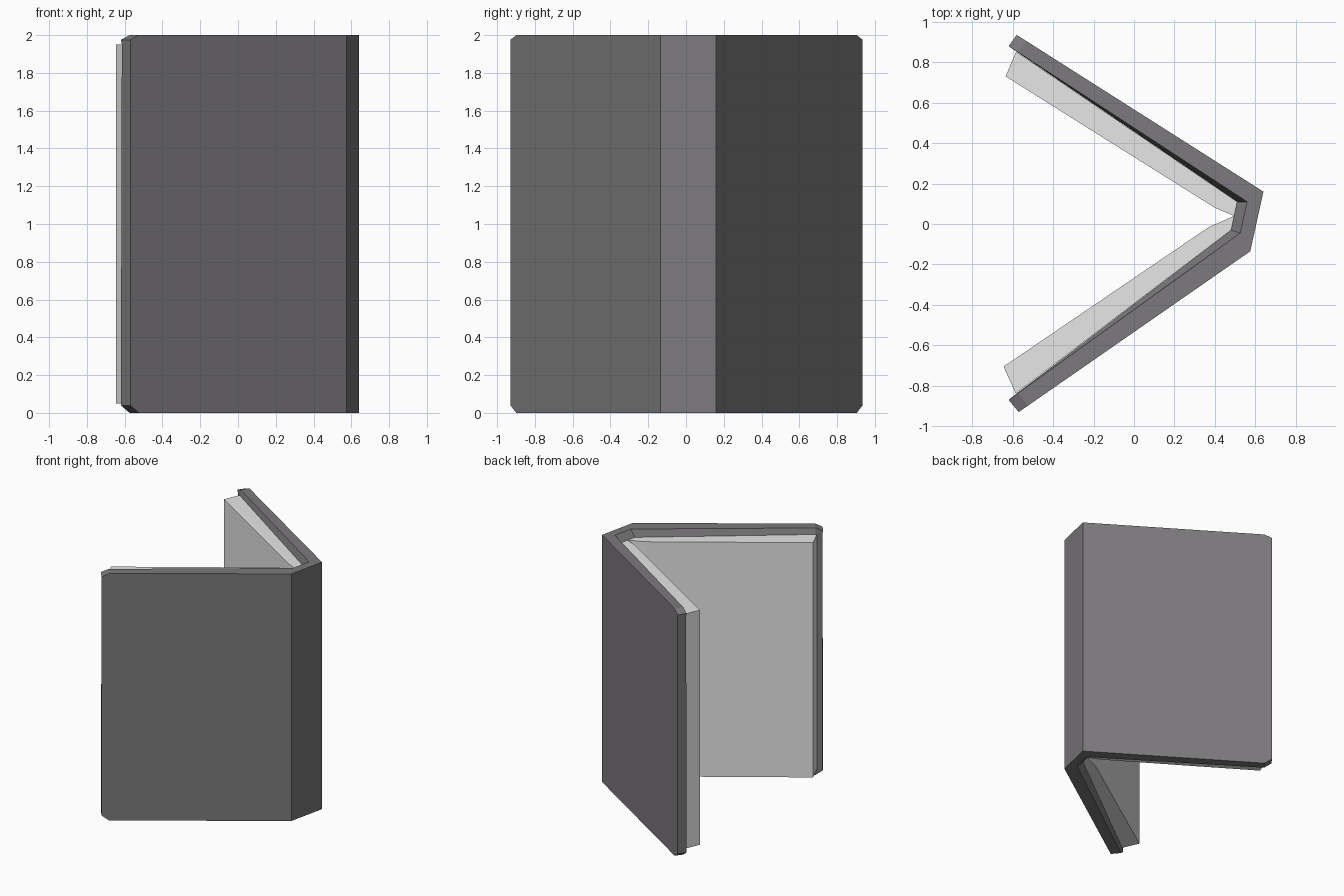
import bpy, bmesh
from mathutils import Vector

if "Cube" in bpy.data.objects:
    bpy.data.objects.remove(bpy.data.objects["Cube"])


def material(name, color):
    m = bpy.data.materials.new(name)
    m.diffuse_color = (*color, 1)
    m.use_nodes = True
    m.node_tree.nodes["Principled BSDF"].inputs["Base Color"].default_value = m.diffuse_color
    return m


def finish(bm, name, mat):
    bmesh.ops.recalc_face_normals(bm, faces=bm.faces)
    me = bpy.data.meshes.new(name)
    bm.to_mesh(me)
    bm.free()
    me.materials.append(mat)
    ob = bpy.data.objects.new(name, me)
    bpy.context.collection.objects.link(ob)
    return ob


cover_mat = material("cover grey", (0.2, 0.192, 0.2))
page_mat = material("page white", (0.8, 0.8, 0.8))

# Cover: stations of (outer, inner rim, recessed inner) points, board end to board end
end_a = [Vector(p) for p in ((-0.58, 0.935), (-0.62, 0.88), (-0.615, 0.876))]
hinge_a = [Vector(p) for p in ((0.64, 0.16), (0.56, 0.11), (0.51, 0.11))]
hinge_b = [Vector(p) for p in ((0.575, -0.135), (0.525, -0.045), (0.48, -0.03))]
end_b = [Vector(p) for p in ((-0.57, -0.93), (-0.62, -0.87), (-0.615, -0.865))]


def near(end, hinge):
    # where the clipped corner starts on a board
    return [e.lerp(h, 0.04) for e, h in zip(end, hinge)]


stations = [(end_a, 0.04, 1.975), (near(end_a, hinge_a), 0, 2), (hinge_a, 0, 2),
            (hinge_b, 0, 2), (near(end_b, hinge_b), 0, 2), (end_b, 0.04, 1.975)]
bm = bmesh.new()
rings = []
for (outer, inner, deep), z0, z1 in stations:
    section = [(outer, z0), (outer, z1), (inner, z1), (deep, 1.95), (deep, 0.05), (inner, z0)]
    rings.append([bm.verts.new((p.x, p.y, z)) for p, z in section])
for a, b in zip(rings, rings[1:]):
    for i in range(6):
        j = (i + 1) % 6
        bm.faces.new((a[i], a[j], b[j], b[i]))
bm.faces.new(rings[0])
bm.faces.new(rings[-1])
finish(bm, "book_cover", cover_mat)


# Page blocks: extruded outlines resting against each board
def page_block(name, outline):
    bm = bmesh.new()
    face = bm.faces.new([bm.verts.new((x, y, 0.05)) for x, y in outline])
    ext = bmesh.ops.extrude_face_region(bm, geom=[face])
    top = [g for g in ext["geom"] if isinstance(g, bmesh.types.BMVert)]
    bmesh.ops.translate(bm, verts=top, vec=(0, 0, 1.9))
    finish(bm, name, page_mat)


page_block("back_pages", [(-0.583, 0.852), (-0.635, 0.73), (0.40, 0.08), (0.495, 0.04), (0.51, 0.11)])
page_block("front_pages", [(-0.585, -0.838), (-0.645, -0.705), (0.37, -0.015), (0.495, 0.04), (0.48, -0.03)])
